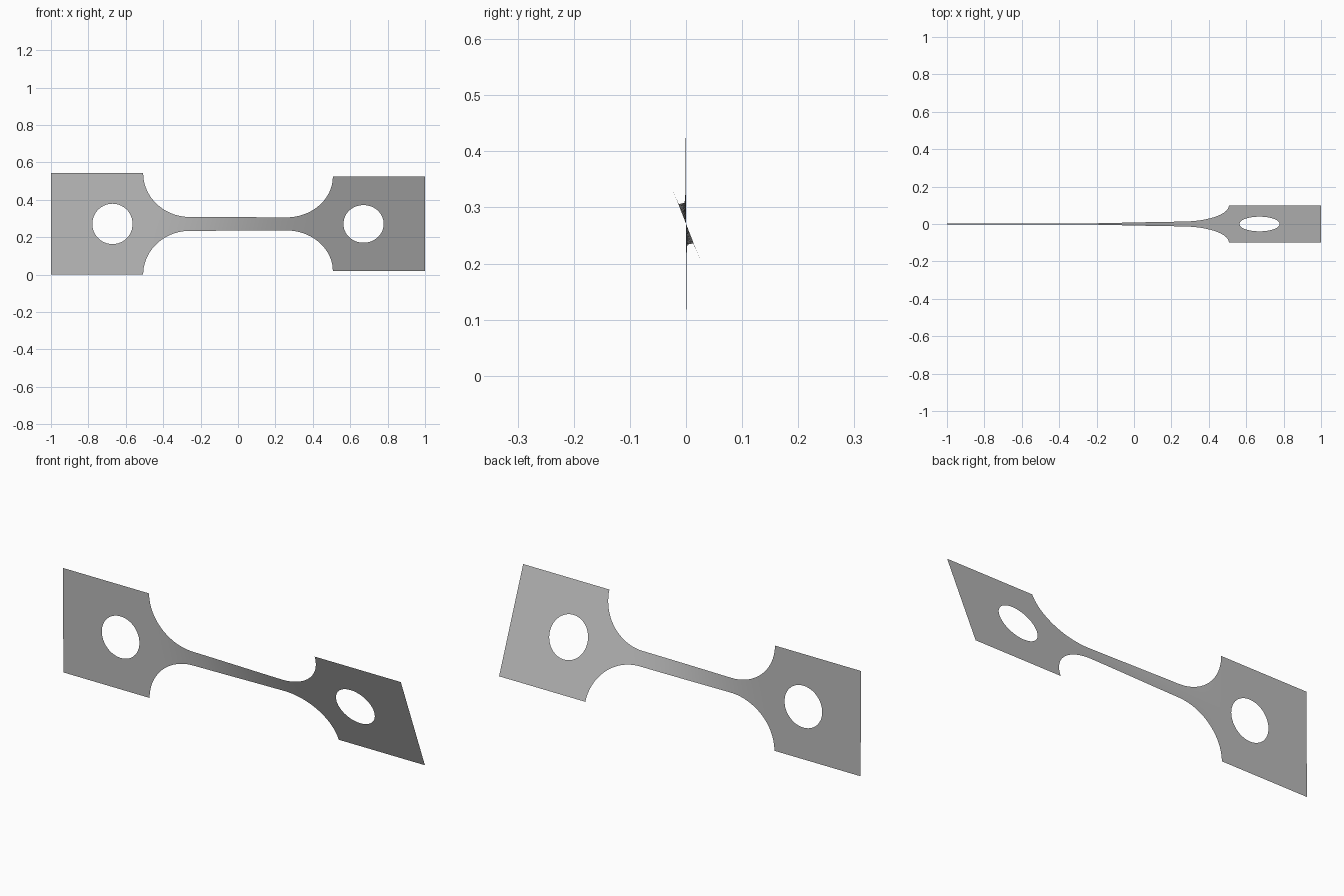
import bpy
import bmesh
from math import sin, cos, pi, radians, hypot

cube = bpy.data.objects.get("Cube")
if cube:
    bpy.data.objects.remove(cube, do_unlink=True)

END, SHOULDER, NECK_END = 1.0, 0.507, 0.257
HALF, NECK_HALF = 0.271, 0.037
HOLE_X, HOLE_R = 0.671, 0.108
ROWS, ARC, NECK_COLS = 12, 20, 24
TWIST = radians(20.8)

steel = bpy.data.materials.new("plain grey")
steel.use_nodes = True
grey = (0.5, 0.5, 0.5, 1)
steel.diffuse_color = grey
steel.node_tree.nodes["Principled BSDF"].inputs["Base Color"].default_value = grey

bm = bmesh.new()


def skin(lines, closed=False):
    """Join neighbouring rows of points with quads."""
    rows = [[bm.verts.new((x, 0, z)) for x, z in line] for line in lines]
    for a, b in zip(rows, rows[1:]):
        n = len(a)
        for i in range(n if closed else n - 1):
            j = (i + 1) % n
            bm.faces.new((a[i], a[j], b[j], b[i]))


# Square grip tabs, each a set of rings from the round hole to the outline
for side in (-1, 1):
    corners = [(SHOULDER, -HALF), (END, -HALF), (END, HALF), (SHOULDER, HALF)]
    outline = []
    for k in range(4):
        (x0, z0), (x1, z1) = corners[k], corners[(k + 1) % 4]
        for i in range(ROWS):
            t = i / ROWS
            outline.append((x0 + (x1 - x0) * t, z0 + (z1 - z0) * t))
    rings = []
    for s in (0, 0.33, 0.66, 1):
        ring = []
        for x, z in outline:
            dx = x - HOLE_X
            d = hypot(dx, z)
            r = HOLE_R + (d - HOLE_R) * s
            ring.append((side * (HOLE_X + dx / d * r), z / d * r))
        rings.append(ring)
    skin(rings, closed=True)

# Narrow neck with a rounded fillet at both ends
fillet = []
for i in range(ARC + 1):
    a = pi / 2 * i / ARC
    fillet.append((NECK_END + (SHOULDER - NECK_END) * sin(a),
                   HALF - (HALF - NECK_HALF) * cos(a)))
columns = [(-x, h) for x, h in reversed(fillet)]
for i in range(1, NECK_COLS):
    columns.append((NECK_END * (2 * i / NECK_COLS - 1), NECK_HALF))
columns += fillet
skin([[(x, h * (2 * j / ROWS - 1)) for j in range(ROWS + 1)] for x, h in columns])

bmesh.ops.remove_doubles(bm, verts=bm.verts[:], dist=0.0002)
bmesh.ops.recalc_face_normals(bm, faces=bm.faces[:])
if sum(f.normal.y for f in bm.faces) > 0:
    bmesh.ops.reverse_faces(bm, faces=bm.faces[:])

# Twist the sheet about its long axis, mostly along the neck
for v in bm.verts:
    t = min(max((v.co.x + 0.5) / 0.9, 0), 1)
    angle = radians(0.5) + TWIST * t * t * (3 - 2 * t)
    z = v.co.z
    v.co.y = -z * sin(angle)
    v.co.z = HALF + z * cos(angle)

mesh = bpy.data.meshes.new("twisted_strip")
bm.to_mesh(mesh)
bm.free()
mesh.materials.append(steel)
strip = bpy.data.objects.new("twisted_strip", mesh)
bpy.context.collection.objects.link(strip)
for p in mesh.polygons:
    p.use_smooth = True
